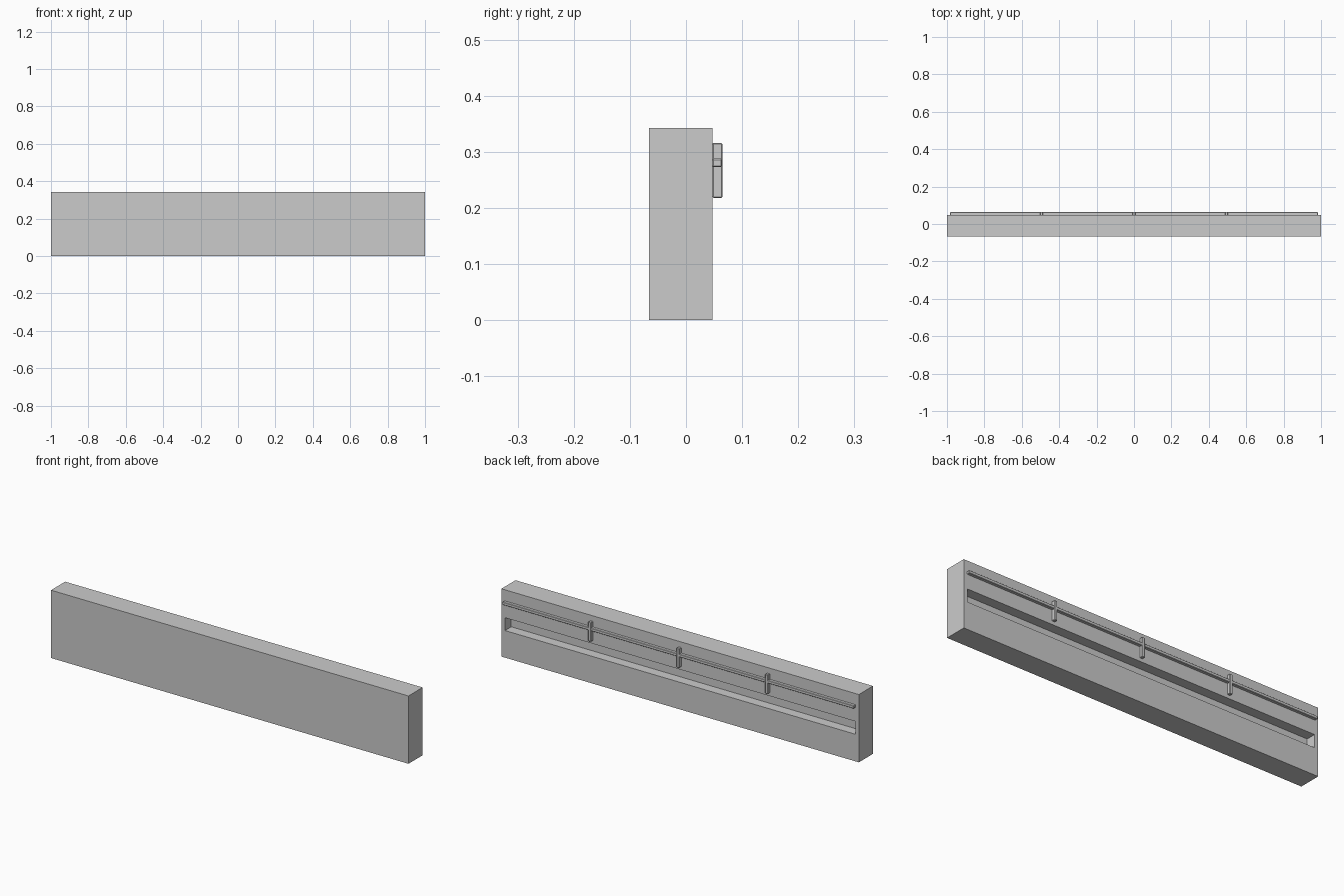
import bpy

if "Cube" in bpy.data.objects:
    bpy.data.objects.remove(bpy.data.objects["Cube"])

BACK = 0.047   # y of the wall's rear face


def box(name, x, y, z, bevel=0.0):
    """Box from (min, max) ranges, with optional small chamfer."""
    bpy.ops.mesh.primitive_cube_add(size=1)
    o = bpy.context.object
    o.name = name
    o.location = [(a + b) / 2 for a, b in (x, y, z)]
    o.scale = [b - a for a, b in (x, y, z)]
    bpy.ops.object.transform_apply(location=True, rotation=False, scale=True)
    if bevel:
        m = o.modifiers.new("chamfer", "BEVEL")
        m.width = bevel
        m.segments = 1
    return o


# main slab with long recess cut in the rear face
slab = box("wall_slab", (-1, 1), (-0.066, BACK), (0, 0.343))
cutter = box("slot_cutter", (-0.98, 0.98), (BACK - 0.05, BACK + 0.05), (0.137, 0.202))
cut = slab.modifiers.new("slot", "BOOLEAN")
cut.operation = "DIFFERENCE"
cut.solver = "EXACT"
cut.object = cutter
bpy.context.view_layer.objects.active = slab
bpy.ops.object.modifier_apply(modifier=cut.name)
bpy.data.objects.remove(cutter)

# long horizontal rail on the rear
box("rear_rail", (-0.983, 0.983), (BACK, 0.064), (0.273, 0.288), 0.002)

# three upright brackets crossing the rail
for i, x in enumerate((-0.495, 0, 0.495)):
    box(f"rail_bracket_{i + 1}", (x - 0.008, x + 0.008), (BACK, 0.065), (0.218, 0.316), 0.002)
